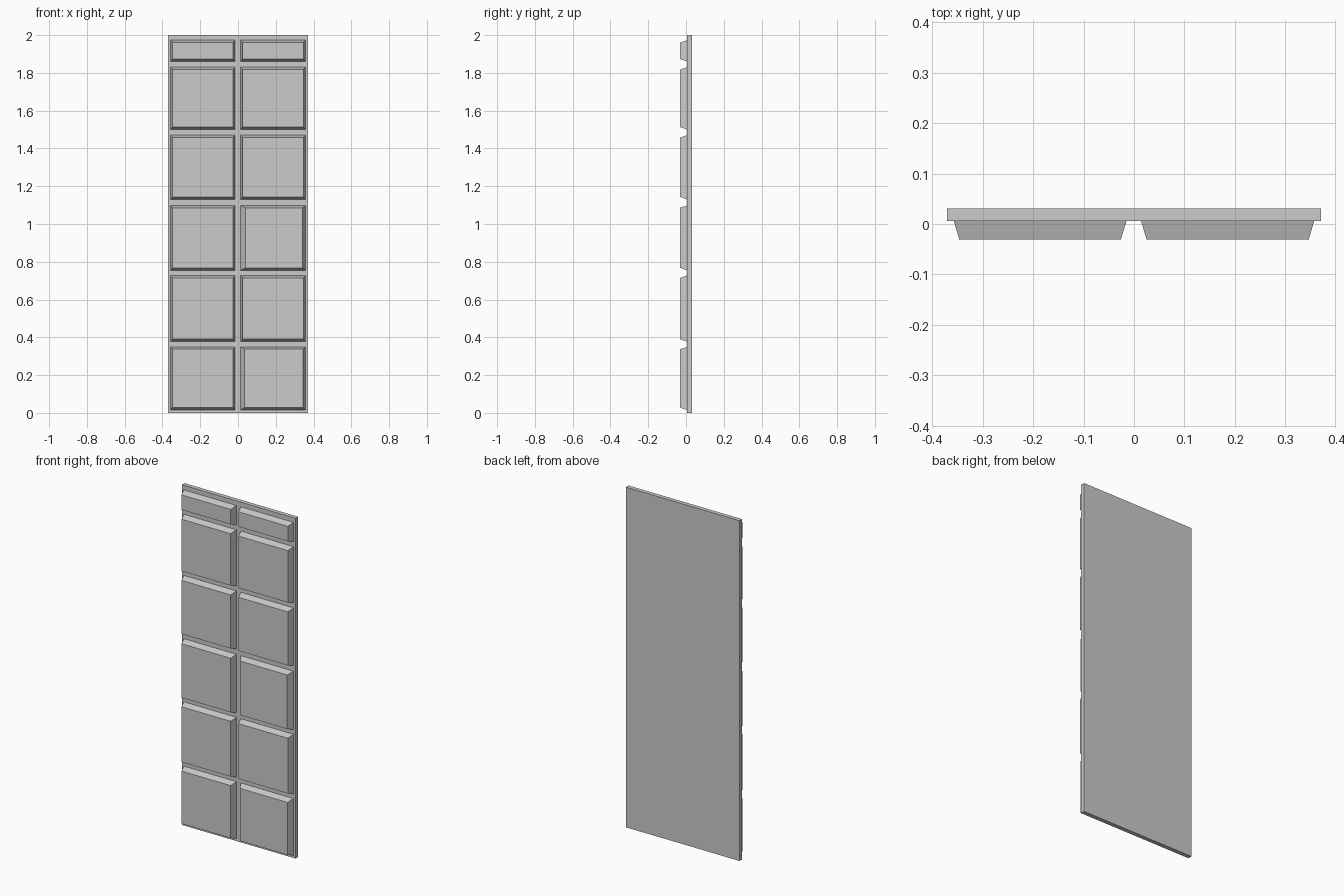
import bpy, bmesh

if "Cube" in bpy.data.objects:
    bpy.data.objects.remove(bpy.data.objects["Cube"])

FRONT, SLAB, BACK = -0.031, 0.006, 0.031


def loft(name, back, front, y_back, y_front):
    """Block between two (x0, x1, z0, z1) rectangles at different depths."""
    bm = bmesh.new()
    rings = []
    for (x0, x1, z0, z1), y in ((back, y_back), (front, y_front)):
        rings.append([bm.verts.new((x, y, z))
                      for x, z in ((x0, z0), (x1, z0), (x1, z1), (x0, z1))])
    a, b = rings
    bm.faces.new(a)
    bm.faces.new(b[::-1])
    for i in range(4):
        j = (i + 1) % 4
        bm.faces.new((a[i], b[i], b[j], a[j]))
    bmesh.ops.recalc_face_normals(bm, faces=bm.faces)
    mesh = bpy.data.meshes.new(name)
    bm.to_mesh(mesh)
    bm.free()
    obj = bpy.data.objects.new(name, mesh)
    bpy.context.collection.objects.link(obj)
    return obj


# Flat backing board
board = (-0.37, 0.37, 0.0, 2.0)
loft("backing_board", board, board, BACK, SLAB)

# Raised panels with sloped edges: five square rows and a short top row
columns = {"left": (-0.357, -0.015), "right": (0.014, 0.357)}
rows = [(0.015, 0.349), (0.377, 0.727), (0.755, 1.098),
        (1.13, 1.47), (1.50, 1.83), (1.86, 1.973)]

# Panels whose slope is wider than usual: (left, right) inset
wide = {("right", 0): (0.02, 0.013), ("right", 3 - 1): (0.025, 0.015)}

for side, (x0, x1) in columns.items():
    for r, (z0, z1) in enumerate(rows):
        left, right = wide.get((side, r), (0.011, 0.011))
        face = (x0 + left, x1 - right, z0 + 0.013, z1 - 0.012)
        loft(f"{side}_panel_{r + 1}", (x0, x1, z0, z1), face, SLAB, FRONT)
